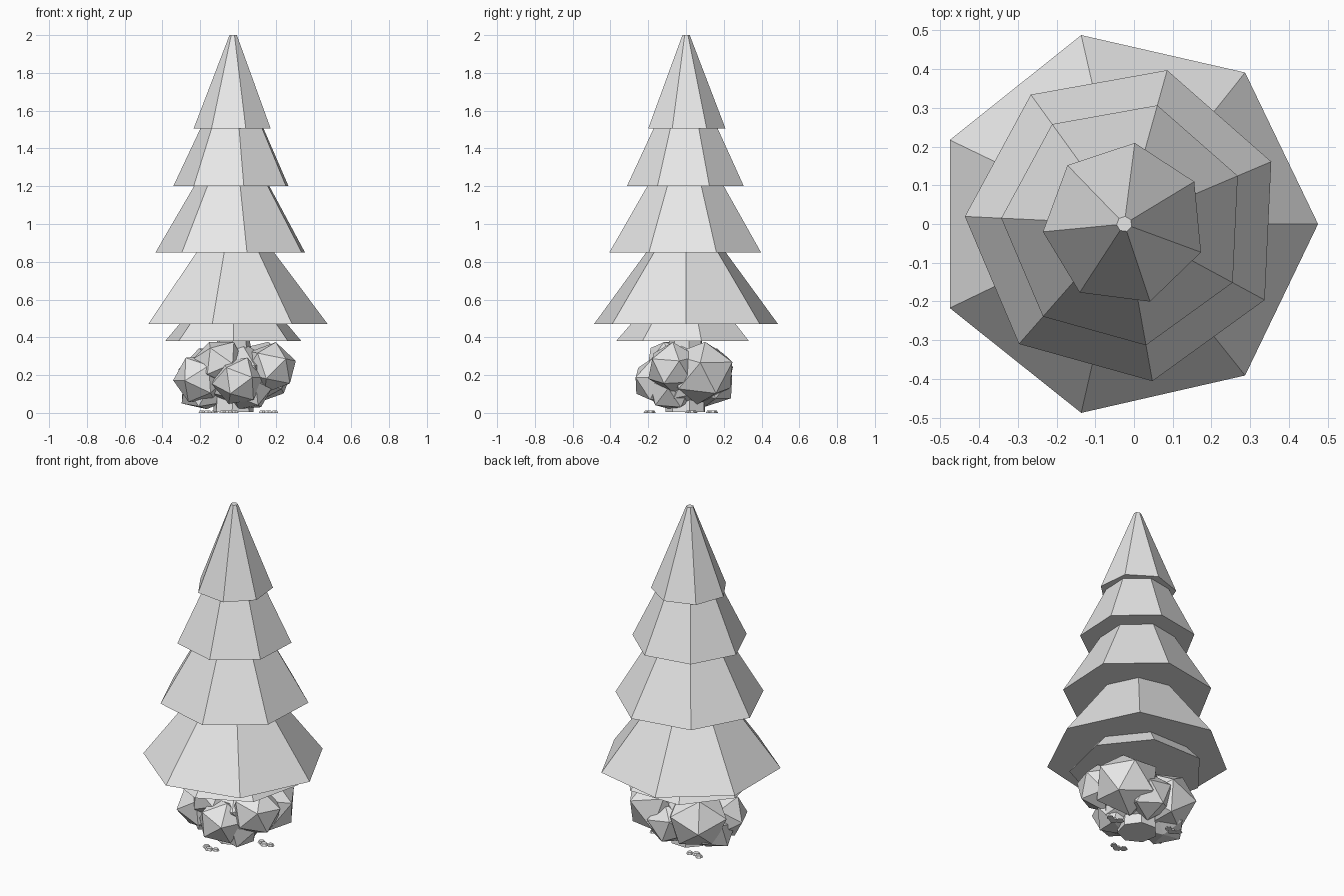
import bpy, bmesh, math, random
from mathutils import Matrix, Euler, Vector

if "Cube" in bpy.data.objects:
    bpy.data.objects.remove(bpy.data.objects["Cube"])

random.seed(4)
CX = -0.025  # tree axis

grey = bpy.data.materials.new("light_grey")
grey.diffuse_color = (0.8, 0.8, 0.8, 1)
grey.use_nodes = True
grey.node_tree.nodes["Principled BSDF"].inputs["Base Color"].default_value = grey.diffuse_color


def finish(name, bm):
    bmesh.ops.recalc_face_normals(bm, faces=bm.faces)
    mesh = bpy.data.meshes.new(name)
    bm.to_mesh(mesh)
    bm.free()
    mesh.materials.append(grey)
    obj = bpy.data.objects.new(name, mesh)
    bpy.context.collection.objects.link(obj)
    return obj


def frustum(name, z0, z1, r0, r1, angle, sides=7):
    """Closed tapered prism with its first corner at the given angle."""
    bm = bmesh.new()
    rings = []
    for z, r in ((z0, r0), (z1, r1)):
        rings.append([bm.verts.new((CX + r * math.cos(a), r * math.sin(a), z))
                      for a in (math.radians(angle) + i * math.tau / sides
                                for i in range(sides))])
    low, high = rings
    for i in range(sides):
        j = (i + 1) % sides
        bm.faces.new((low[i], low[j], high[j], high[i]))
    bm.faces.new(low[::-1])
    bm.faces.new(high)
    return finish(name, bm)


def rock(name, centre, radius, squash=0.95):
    """Faceted boulder, turned at random."""
    bm = bmesh.new()
    bmesh.ops.create_icosphere(bm, subdivisions=1, radius=radius)
    turn = Euler([random.uniform(0, math.tau) for _ in range(3)]).to_matrix().to_4x4()
    shape = Matrix.Diagonal((1, 1, squash, 1))
    bm.transform(Matrix.Translation(Vector(centre)) @ shape @ turn)
    for v in bm.verts:
        v.co.z = min(max(v.co.z, 0.02), 0.376)
    return finish(name, bm)


# Foliage tiers, top to bottom
frustum("foliage_top", 1.505, 2.0, 0.211, 0.02, 31.2)
frustum("foliage_upper", 1.20, 1.51, 0.318, 0.172, 23)
frustum("foliage_middle", 0.85, 1.205, 0.412, 0.205, 23)
frustum("foliage_lower", 0.47, 0.855, 0.50, 0.212, 0)
frustum("foliage_skirt", 0.38, 0.475, 0.37, 0.288, -90)

# Trunk hidden among the rocks
frustum("trunk", 0.005, 0.39, 0.11, 0.09, 10)

# Boulders heaped around the trunk
rocks = [
    ((-0.20, -0.06, 0.18), 0.145),
    ((0.00, -0.15, 0.17), 0.14),
    ((0.12, 0.08, 0.22), 0.19),
    ((-0.14, 0.09, 0.20), 0.18),
    ((-0.01, 0.00, 0.20), 0.215),
    ((0.17, -0.07, 0.24), 0.145),
    ((-0.10, -0.08, 0.27), 0.14),
    ((0.05, -0.08, 0.12), 0.13),
    ((0.01, 0.13, 0.16), 0.14),
    ((-0.18, 0.02, 0.12), 0.14),
]
for i, (c, r) in enumerate(rocks):
    rock(f"boulder_{i + 1}", c, r)

# Small flat chips on the ground
for i, (px, py) in enumerate(((-0.05, -0.20), (-0.16, 0.13), (0.16, 0.02))):
    bm = bmesh.new()
    for dx, dy, s in ((0, 0, 0.025), (0.035, 0.012, 0.02), (-0.03, 0.018, 0.022)):
        bmesh.ops.create_cone(bm, cap_ends=True, segments=6, radius1=s, radius2=s * 0.7,
                              depth=0.012,
                              matrix=Matrix.Translation((px + dx, py + dy, 0.012)))
    for v in bm.verts:
        v.co.z -= 0.006
    finish(f"ground_chips_{i + 1}", bm)
